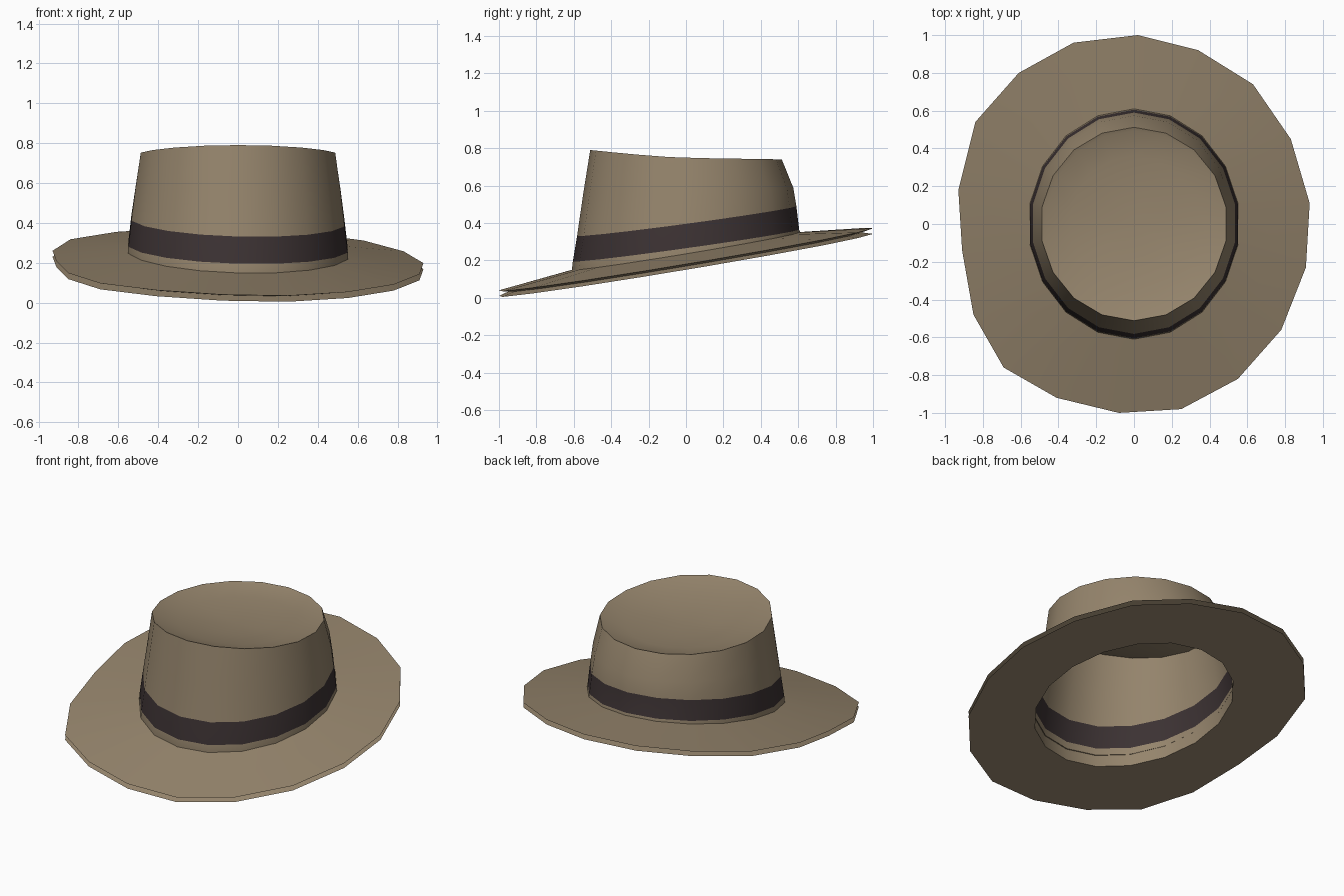
import bpy, bmesh, math

if "Cube" in bpy.data.objects:
    bpy.data.objects.remove(bpy.data.objects["Cube"])

SIDES = 18


def material(name, rgb):
    m = bpy.data.materials.new(name)
    m.diffuse_color = (*rgb, 1)
    m.use_nodes = True
    m.node_tree.nodes["Principled BSDF"].inputs["Base Color"].default_value = m.diffuse_color
    return m


FELT = material("brown felt", (0.30, 0.232, 0.15))
RIBBON = material("dark ribbon", (0.045, 0.032, 0.033))


def oval(rx, ry, height, cy=0.0):
    """Ring of points on an oval, lifted by a height rule of x and y."""
    ring = []
    for i in range(SIDES):
        a = math.tau * i / SIDES
        x, y = rx * math.sin(a), cy + ry * math.cos(a)
        ring.append((x, y, height(x, y)))
    return ring


def plane(z, slope, roll=-0.027):
    return lambda x, y: z + slope * y + roll * x


def loft(name, rings, ribbon_strip=None, centre=None):
    """Skin neighbouring rings; optionally close the last one to a centre point."""
    bm = bmesh.new()
    loops = [[bm.verts.new(p) for p in ring] for ring in rings]
    for k, (a, b) in enumerate(zip(loops, loops[1:])):
        for i in range(SIDES):
            j = (i + 1) % SIDES
            f = bm.faces.new((a[j], a[i], b[i], b[j]))
            f.material_index = 1 if k == ribbon_strip else 0
    if centre:
        c, last = bm.verts.new(centre), loops[-1]
        for i in range(SIDES):
            bm.faces.new((last[(i + 1) % SIDES], last[i], c))
    mesh = bpy.data.meshes.new(name)
    bm.to_mesh(mesh)
    bm.free()
    obj = bpy.data.objects.new(name, mesh)
    bpy.context.collection.objects.link(obj)
    mesh.materials.append(FELT)
    mesh.materials.append(RIBBON)
    bpy.ops.object.select_all(action='DESELECT')
    obj.select_set(True)
    bpy.context.view_layer.objects.active = obj
    bpy.ops.object.shade_smooth_by_angle(angle=math.radians(38))
    return obj


# Brim: uneven outer edge, tilted up to the back, with a shallow groove round it
edge = [(0.02, 1.0), (0.34, 0.92), (0.63, 0.74), (0.83, 0.45), (0.93, 0.11),
        (0.91, -0.23), (0.78, -0.56), (0.55, -0.82), (0.25, -0.98), (-0.08, -1.0),
        (-0.41, -0.92), (-0.69, -0.76), (-0.85, -0.48), (-0.91, -0.14),
        (-0.93, 0.18), (-0.84, 0.54), (-0.61, 0.80), (-0.32, 0.96)]


def edge_ring(scale, z):
    h = plane(z, 0.167)
    return [(x * scale, y * scale, h(x * scale, y * scale)) for x, y in edge]


lower = plane(0.175, 0.167)
loft("brim", [oval(0.56, 0.605, lower),
              edge_ring(1.0, 0.175),
              edge_ring(0.94, 0.193),
              edge_ring(1.0, 0.205),
              oval(0.56, 0.605, plane(0.25, 0.165))])


# Crown: tapered wall with a ribbon strip, rim higher at the front, dished top
def rim(x, y):
    return 0.748 + (0.042 * (-y / 0.51) ** 1.3 if y < 0 else -0.008 * y / 0.51)


def dish(drop):
    return lambda x, y: rim(x, y) - drop


loft("crown", [oval(0.56, 0.605, lower),
               oval(0.56, 0.61, plane(0.25, 0.165)),
               oval(0.558, 0.605, plane(0.28, 0.14)),
               oval(0.543, 0.586, plane(0.41, 0.135), 0.004),
               oval(0.522, 0.562, plane(0.57, 0.03, -0.01), 0.012),
               oval(0.495, 0.512, rim),
               oval(0.47, 0.49, dish(0.008), 0.004),
               oval(0.34, 0.36, dish(0.032)),
               oval(0.17, 0.18, dish(0.045))],
     ribbon_strip=2, centre=(0, 0, 0.70))
